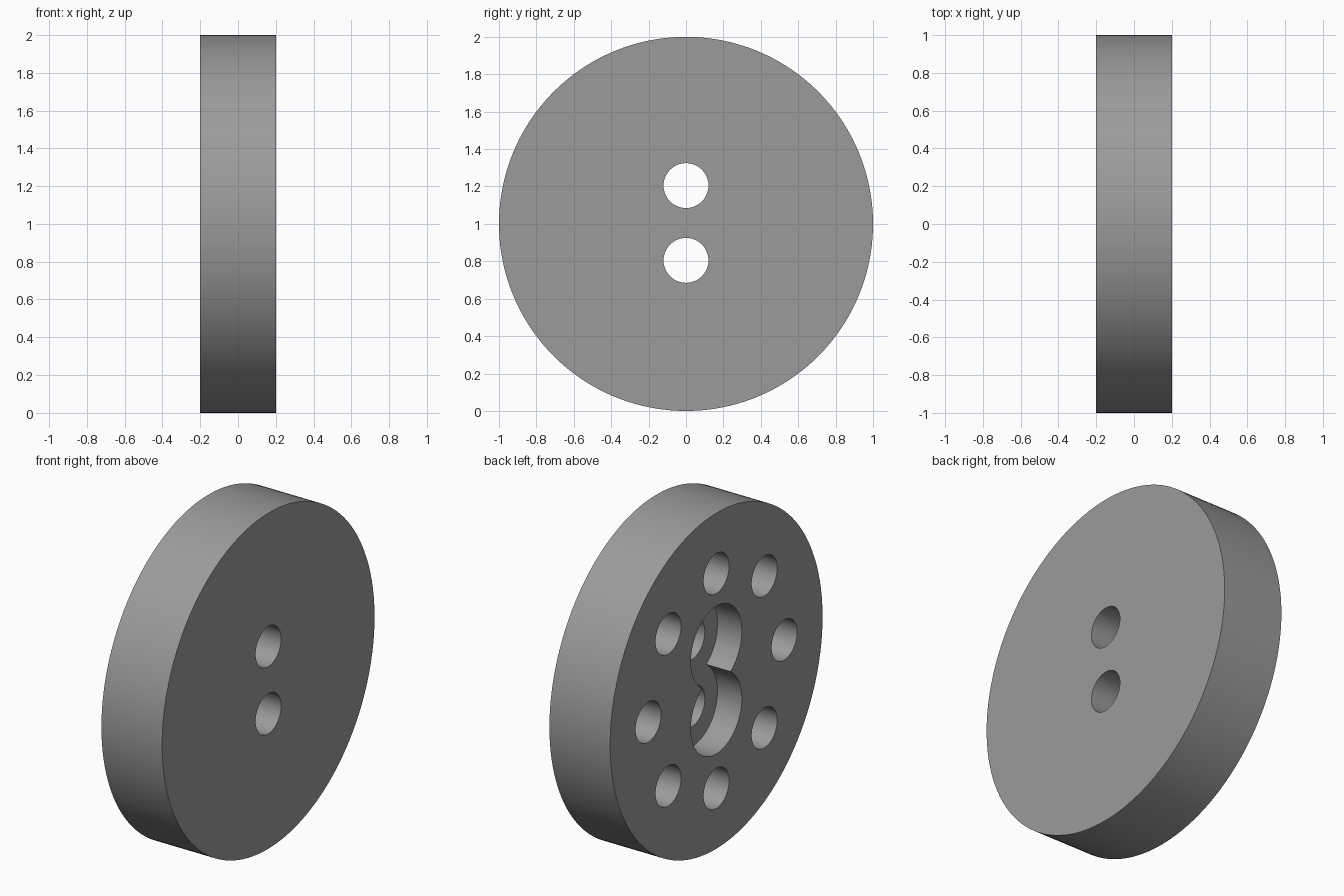
import bpy, math

if "Cube" in bpy.data.objects:
    bpy.data.objects.remove(bpy.data.objects["Cube"])

grey = bpy.data.materials.new("grey")
grey.diffuse_color = (0.33, 0.33, 0.33, 1)
grey.use_nodes = True
grey.node_tree.nodes["Principled BSDF"].inputs["Base Color"].default_value = grey.diffuse_color


def cylinder(name, radius, x0, x1, y, z, sides):
    """Cylinder lying along x, from x0 to x1."""
    bpy.ops.mesh.primitive_cylinder_add(
        vertices=sides, radius=radius, depth=x1 - x0,
        location=((x0 + x1) / 2, y, z), rotation=(0, math.pi / 2, 0))
    ob = bpy.context.object
    ob.name = name
    ob.data.materials.append(grey)
    return ob


# Solid round plate
disc = cylinder("disc", 1.0, -0.2, 0.2, 0, 1, 160)
cutters = []

# Two through holes, each with a wide counterbore; the pockets overlap
for z in (1.205, 0.805):
    cutters.append(cylinder("pocket_cutter", 0.24, -0.3, -0.04, 0, z, 64))
    cutters.append(cylinder("hole_cutter", 0.12, -0.3, 0.3, 0, z, 48))

# Ring of eight blind holes on the pocket side
for i in range(8):
    a = i * math.pi / 4
    cutters.append(cylinder("ring_cutter", 0.12, -0.3, 0.08,
                            0.64 * math.cos(a), 1 + 0.64 * math.sin(a), 48))

# Cut the holes, then drop the cutters
bpy.ops.object.select_all(action='DESELECT')
bpy.context.view_layer.objects.active = disc
disc.select_set(True)
for c in cutters:
    mod = disc.modifiers.new("cut", 'BOOLEAN')
    mod.operation = 'DIFFERENCE'
    mod.solver = 'EXACT'
    mod.object = c
    bpy.ops.object.modifier_apply(modifier=mod.name)
for c in cutters:
    bpy.data.objects.remove(c)

bpy.ops.object.shade_smooth_by_angle(angle=math.radians(30))
